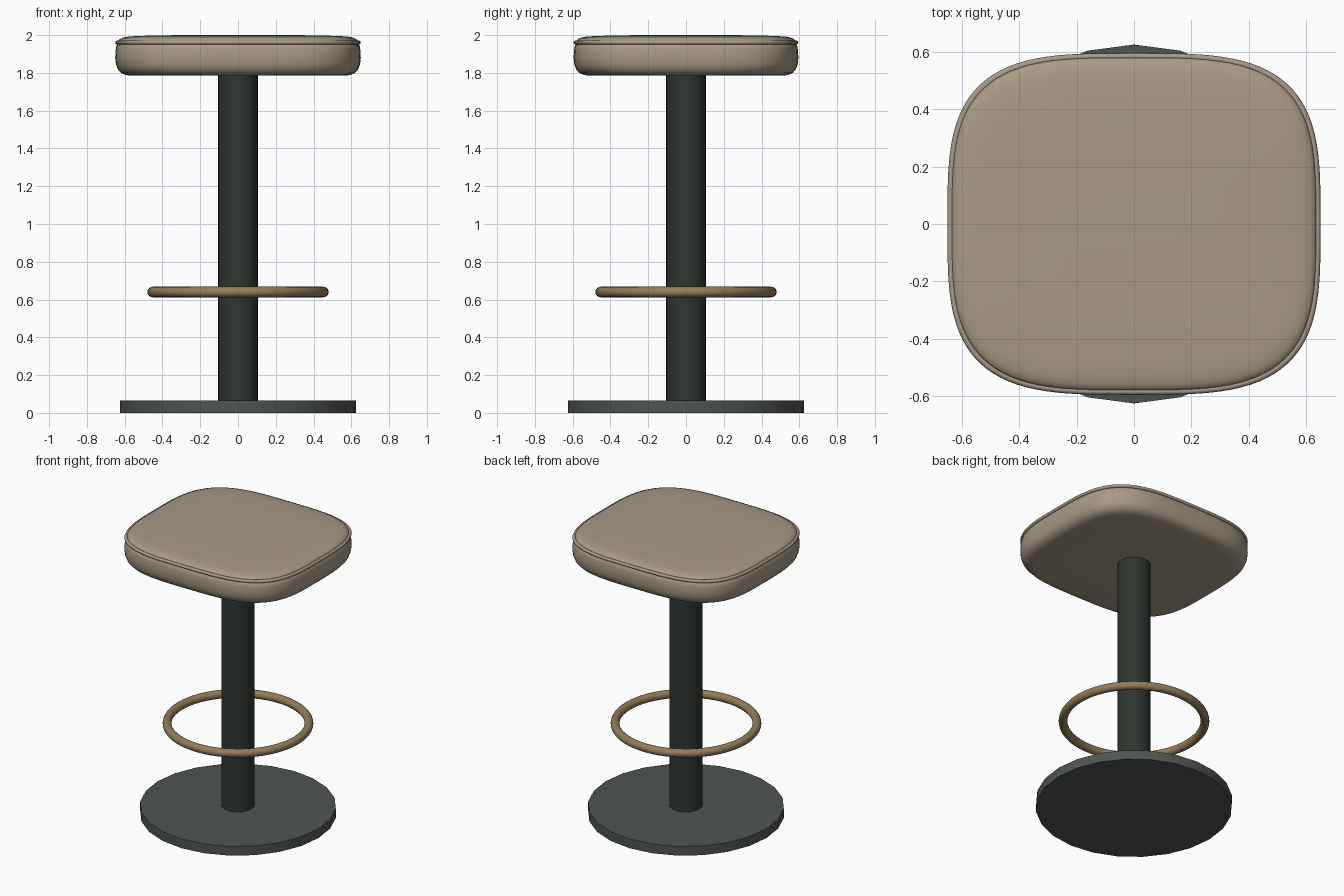
import bpy, bmesh
from math import cos, sin, pi, tau, copysign, radians

if "Cube" in bpy.data.objects:
    bpy.data.objects.remove(bpy.data.objects["Cube"], do_unlink=True)

HALF_X, HALF_Y, SQUARENESS = 0.65, 0.595, 3.5


def material(name, rgb):
    mat = bpy.data.materials.new(name)
    mat.use_nodes = True
    color = (*rgb, 1)
    mat.diffuse_color = color
    mat.node_tree.nodes["Principled BSDF"].inputs["Base Color"].default_value = color
    return mat


def finish(obj, name, mat, angle=35):
    obj.name = obj.data.name = name
    obj.data.materials.append(mat)
    bpy.ops.object.select_all(action="DESELECT")
    obj.select_set(True)
    bpy.context.view_layer.objects.active = obj
    bpy.ops.object.shade_smooth_by_angle(angle=radians(angle))
    return obj


def cylinder(name, sides, radius, bottom, top, mat):
    bpy.ops.mesh.primitive_cylinder_add(
        vertices=sides, radius=radius, depth=top - bottom, location=(0, 0, (bottom + top) / 2))
    return finish(bpy.context.object, name, mat)


def cushion_point(t, inset, z):
    """Point on the rounded-square outline, drawn in by inset."""
    def bend(v):
        return copysign(abs(v) ** (2 / SQUARENESS), v)
    return ((HALF_X - inset) * bend(cos(t)), (HALF_Y - inset) * bend(sin(t)), z)


def loft(name, profile, mat, closed=False, count=96, angle=35):
    """Skin a profile of (inset, z) pairs around the cushion outline."""
    bm = bmesh.new()
    rings = [[bm.verts.new(cushion_point(tau * i / count, d, z)) for i in range(count)]
             for d, z in profile]
    pairs = list(zip(rings, rings[1:]))
    if closed:
        pairs.append((rings[-1], rings[0]))
    else:
        bm.faces.new(rings[0])
        bm.faces.new(rings[-1])
    for low, high in pairs:
        for i in range(count):
            j = (i + 1) % count
            bm.faces.new((low[i], low[j], high[j], high[i]))
    bmesh.ops.recalc_face_normals(bm, faces=bm.faces)
    mesh = bpy.data.meshes.new(name)
    bm.to_mesh(mesh)
    bm.free()
    obj = bpy.data.objects.new(name, mesh)
    bpy.context.collection.objects.link(obj)
    return finish(obj, name, mat, angle)


fabric = material("beige upholstery", (0.39, 0.325, 0.24))
iron = material("dark green metal", (0.028, 0.037, 0.029))
stone = material("grey green base", (0.077, 0.091, 0.082))
brass = material("aged brass", (0.30, 0.20, 0.10))

# Pedestal
cylinder("base_plate", 24, 0.625, 0, 0.065, stone)
cylinder("column", 32, 0.105, 0.06, 1.80, iron)

# Foot ring
bpy.ops.mesh.primitive_torus_add(major_segments=64, minor_segments=16, major_radius=0.452,
                                 minor_radius=0.028, location=(0, 0, 0.64))
finish(bpy.context.object, "foot_ring", brass, 60)

# Cushion: rounded underside, full sides, a seam groove and a gently domed top
profile = [(0.30, 1.785), (0.085, 1.785), (0.055, 1.789), (0.03, 1.80), (0.013, 1.82),
           (0.004, 1.845), (0, 1.88), (0.002, 1.92), (0.007, 1.947), (0.015, 1.955),
           (0.016, 1.97), (0.022, 1.978), (0.035, 1.985), (0.06, 1.991), (0.11, 1.995),
           (0.20, 1.998), (0.35, 2.0)]
loft("seat_cushion", profile, fabric, angle=50)

# Piping along the upper seam
piping = [(0.011 + 0.011 * cos(k * pi / 4), 1.961 + 0.011 * sin(k * pi / 4)) for k in range(8)]
loft("seat_piping", piping, fabric, closed=True, angle=60)
